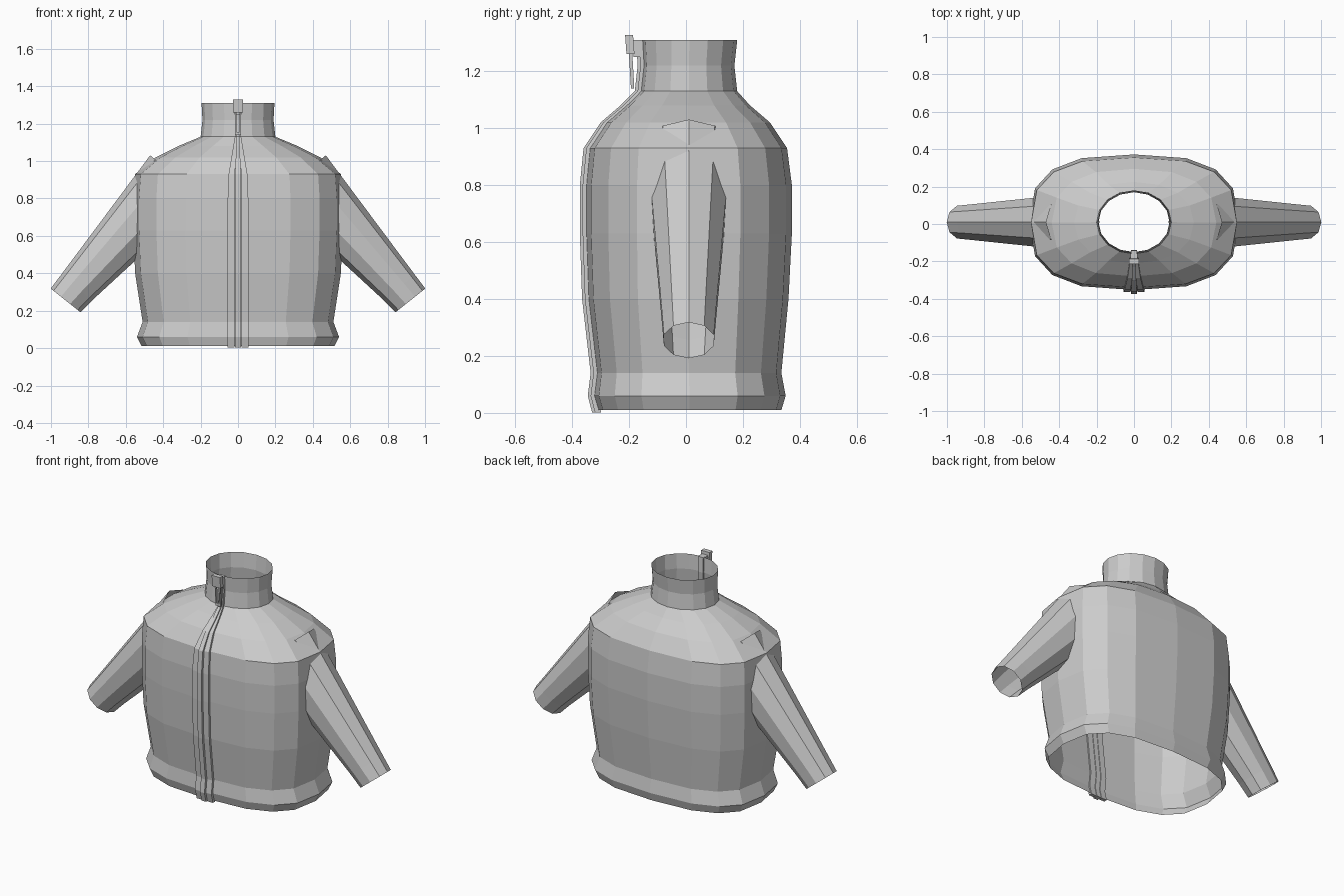
import bpy, bmesh, math
from mathutils import Vector

cube = bpy.data.objects.get("Cube")
if cube:
    bpy.data.objects.remove(cube)

fabric = bpy.data.materials.new("light grey fabric")
fabric.use_nodes = True
grey = (0.6, 0.6, 0.6, 1)
fabric.diffuse_color = grey
fabric.node_tree.nodes["Principled BSDF"].inputs["Base Color"].default_value = grey


def loft(name, rings, capped=False):
    """Skin a row of closed rings with quads."""
    bm = bmesh.new()
    loops = [[bm.verts.new(p) for p in ring] for ring in rings]
    n = len(loops[0])
    for a, b in zip(loops, loops[1:]):
        for i in range(n):
            j = (i + 1) % n
            bm.faces.new((a[i], a[j], b[j], b[i]))
    if capped:
        bm.faces.new(loops[0])
        bm.faces.new(loops[-1])
    bmesh.ops.recalc_face_normals(bm, faces=bm.faces)
    mesh = bpy.data.meshes.new(name)
    bm.to_mesh(mesh)
    bm.free()
    mesh.materials.append(fabric)
    obj = bpy.data.objects.new(name, mesh)
    bpy.context.collection.objects.link(obj)
    return obj


def oval(z, rx, front, back, power):
    """Rounded-box ring; power 1 is an ellipse, lower is boxier."""
    ring = []
    for i in range(16):
        a = math.tau * i / 16
        c, s = math.cos(a), math.sin(a)
        x = math.copysign(abs(c) ** power, c) * rx
        y = math.copysign(abs(s) ** power, s) * (back - front) / 2
        ring.append((x, y + (front + back) / 2, z))
    return ring


# Torso with hem, shoulders and stand-up collar: z, half width, front, back, power
torso = [
    (0.01, 0.515, -0.31, 0.335, 0.72),
    (0.06, 0.54, -0.325, 0.35, 0.72),
    (0.14, 0.51, -0.315, 0.335, 0.72),
    (0.40, 0.55, -0.345, 0.36, 0.72),
    (0.63, 0.56, -0.353, 0.372, 0.72),
    (0.80, 0.56, -0.353, 0.372, 0.72),
    (0.93, 0.55, -0.34, 0.355, 0.72),
    (1.02, 0.44, -0.28, 0.295, 0.8),
    (1.08, 0.32, -0.21, 0.225, 0.9),
    (1.13, 0.20, -0.16, 0.18, 1),
    (1.22, 0.19, -0.15, 0.17, 1),
    (1.31, 0.195, -0.155, 0.18, 1),
]
loft("jacket_body", [oval(*row) for row in torso])

# Sleeves: centre x, centre z, radius across, radius front to back
sleeve = [
    (0.327, 0.917, 0.183, 0.155),
    (0.863, 0.323, 0.108, 0.098),
    (0.922, 0.255, 0.102, 0.092),
]
across = Vector((0.78, 0, 0.62))
for side, label in ((1, "left"), (-1, "right")):
    rings = []
    for cx, cz, r, ry in sleeve:
        ring = []
        for i in range(10):
            a = math.tau * i / 10
            p = Vector((cx, 0.01, cz)) + across * r * math.cos(a)
            p.y += ry * math.sin(a)
            ring.append((p.x * side, p.y, p.z))
        rings.append(ring)
    loft(label + "_sleeve", rings)


def band(name, inner, outer, narrow, lift):
    """Front strip that follows the torso profile and narrows at the collar."""
    rings = []
    for z, rx, front, back, power in torso:
        taper = min(1, max(0, (z - 0.9) / 0.23))
        k = 1 - narrow * taper
        x0, x1 = inner * k, outer * k
        y0, y1 = front + 0.012, front - lift
        z -= 0.008 if z < 0.05 else 0
        rings.append([(x0, y0, z), (x1, y0, z), (x1, y1, z), (x0, y1, z)])
    loft(name, rings, True)


# Zip tapes either side of the raised teeth
band("left_zip_tape", 0.018, 0.055, 0.7, 0.01)
band("right_zip_tape", -0.055, -0.018, 0.7, 0.01)
band("zip_teeth", -0.015, 0.015, 0.4, 0.02)


def bar(name, x0, x1, low, high, depth):
    """Upright block between two (y, z) centres."""
    rings = []
    for y, z in (low, high):
        rings.append([(x0, y - depth, z), (x1, y - depth, z),
                      (x1, y + depth, z), (x0, y + depth, z)])
    loft(name, rings, True)


# Zip slider and its pull tab
bar("zip_slider", -0.02, 0.02, (-0.172, 1.25), (-0.172, 1.31), 0.012)
bar("zip_pull_grip", -0.028, 0.028, (-0.195, 1.26), (-0.2, 1.328), 0.014)
bar("left_pull_arm", 0.009, 0.017, (-0.188, 1.15), (-0.195, 1.27), 0.006)
bar("right_pull_arm", -0.017, -0.009, (-0.188, 1.15), (-0.195, 1.27), 0.006)
bar("zip_pull_foot", -0.017, 0.017, (-0.188, 1.14), (-0.188, 1.155), 0.006)
